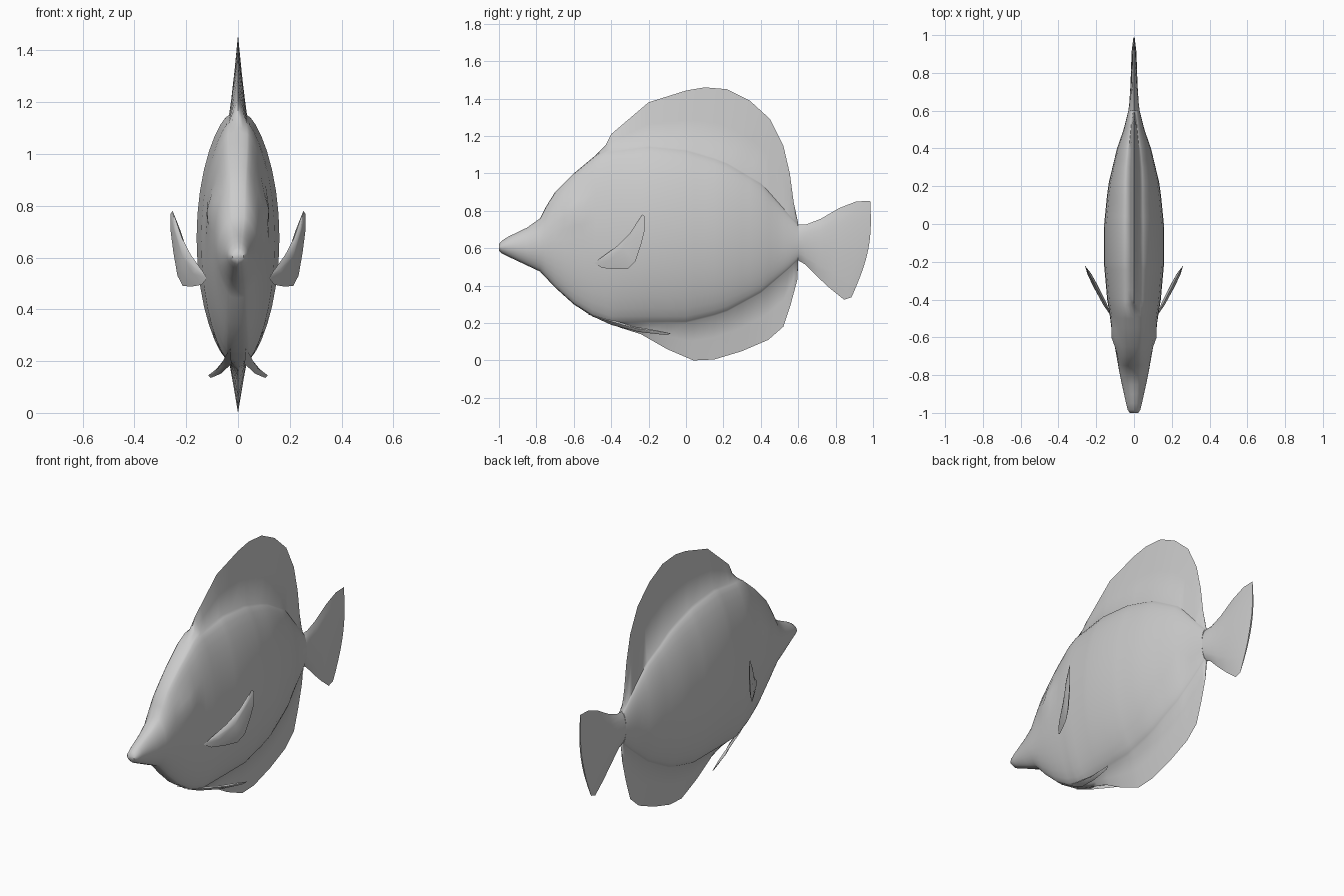
import bpy, bmesh, math
from mathutils import Vector

if "Cube" in bpy.data.objects:
    bpy.data.objects.remove(bpy.data.objects["Cube"])


def interp(table, y):
    for (a, p), (b, q) in zip(table, table[1:]):
        if y <= b:
            return p + (q - p) * max(0, (y - a) / (b - a))
    return table[-1][1]


def finish(bm, name, angle=50):
    bmesh.ops.remove_doubles(bm, verts=bm.verts, dist=0.0004)
    bmesh.ops.recalc_face_normals(bm, faces=bm.faces)
    me = bpy.data.meshes.new(name)
    bm.to_mesh(me)
    bm.free()
    ob = bpy.data.objects.new(name, me)
    bpy.context.collection.objects.link(ob)
    bpy.ops.object.select_all(action='DESELECT')
    bpy.context.view_layer.objects.active = ob
    ob.select_set(True)
    bpy.ops.object.shade_smooth_by_angle(angle=math.radians(angle))
    return ob


def loft(name, halves):
    """Skin half sections (bottom to top, x >= 0), mirrored into closed rings."""
    bm = bmesh.new()
    rings = []
    for h in halves:
        pts = h + [(-x, y, z) for x, y, z in reversed(h[1:-1])]
        rings.append([bm.verts.new(p) for p in pts])
    n = len(rings[0])
    for a, b in zip(rings, rings[1:]):
        for i in range(n):
            j = (i + 1) % n
            bm.faces.new((a[i], a[j], b[j], b[i]))
    bm.faces.new(rings[0])
    bm.faces.new(rings[-1])
    return finish(bm, name)


# Side outline of body with dorsal and anal fins
top = [(-1, .622), (-.985, .64), (-.95, .662), (-.85, .71), (-.78, .76), (-.75, .82), (-.70, .90),
       (-.6, 1.0), (-.48, 1.10), (-.43, 1.15), (-.40, 1.21), (-.2, 1.38), (0, 1.443), (.1, 1.46),
       (.22, 1.45), (.34, 1.39), (.45, 1.29), (.52, 1.15), (.555, 1.0), (.575, .85), (.60, .73)]
bottom = [(-1, .588), (-.985, .572), (-.95, .555), (-.78, .475), (-.7, .39), (-.6, .30), (-.5, .235),
          (-.35, .175), (-.24, .14), (-.1, .06), (.04, 0), (.15, .005), (.3, .05), (.44, .11),
          (.52, .18), (.56, .30), (.595, .43), (.60, .53)]
# Fleshy core inside the fins, and half width
core_top = [(-1, 1.1), (-.43, 1.12), (-.2, 1.15), (0, 1.13), (.2, 1.07), (.4, .95), (.55, .78), (.6, .725)]
core_bot = [(-1, .2), (-.24, .2), (0, .2), (.2, .25), (.4, .36), (.55, .49), (.6, .54)]
width = [(-1, .022), (-.985, .033), (-.95, .042), (-.8, .075), (-.6, .11), (-.4, .142), (-.2, .16),
         (0, .158), (.2, .138), (.4, .09), (.5, .055), (.6, .03)]

stations = sorted({p[0] for p in top + bottom} | {-.9, -.65, -.55, -.3, .4, .49})
halves = []
for y in stations:
    zt, zb, w = interp(top, y), interp(bottom, y), interp(width, y)
    ct = min(interp(core_top, y), zt - .005)
    cb = max(interp(core_bot, y), zb + .005)
    f = min(.035, .3 * w)
    half = [(0, y, zb), (f * .5, y, (zb + cb) / 2)]
    for i in range(17):
        t = -math.cos(math.pi * i / 16)
        z = (ct + cb) / 2 + t * (ct - cb) / 2
        x = f + (w - f) * max(0, 1 - t * t) ** .7
        x += .018 * math.exp(-((y + .6) / .06) ** 2 - ((z - .79) / .07) ** 2)  # eye bulge
        half.append((x, y, z))
    half += [(f * .5, y, (zt + ct) / 2), (0, y, zt)]
    halves.append(half)
loft("fish_body", halves)

# Tail fin: top point, bottom point, half thickness, rear bulge
rows = [((.54, .70), (.54, .56), .034, 0), ((.60, .727), (.60, .535), .03, 0),
        ((.645, .728), (.635, .515), .025, 0), ((.72, .757), (.70, .45), .02, .005),
        ((.82, .815), (.77, .385), .016, .015), ((.91, .85), (.845, .325), .013, .03),
        ((.985, .853), (.885, .338), .004, .04)]
halves = []
for (yt, zt), (yb, zb), w, bulge in rows:
    half = []
    for i in range(11):
        t = i / 10
        s = math.sin(math.pi * t)
        half.append((w * s ** .6 if 0 < i < 10 else 0, yb + (yt - yb) * t + bulge * s, zb + (zt - zb) * t))
    halves.append(half)
loft("tail_fin", halves)


def paired_fin(name, outline, thick):
    """Thin lens-shaped fin on both sides."""
    for side, tag in ((1, "right"), (-1, "left")):
        bm = bmesh.new()
        pts = [Vector((x * side, y, z)) for x, y, z in outline]
        mid = sum(pts, Vector()) / len(pts)
        edge = [bm.verts.new(p) for p in pts]
        nrm = Vector()
        for p, q in zip(pts, pts[1:] + pts[:1]):
            nrm += (p - mid).cross(q - mid)
        nrm.normalize()
        for d in (thick, -thick):
            ring = [bm.verts.new(mid + (p - mid) * .6 + nrm * d * .8) for p in pts]
            c = bm.verts.new(mid + nrm * d)
            for i in range(len(pts)):
                j = (i + 1) % len(pts)
                bm.faces.new((edge[i], edge[j], ring[j], ring[i]))
                bm.faces.new((ring[i], ring[j], c))
        finish(bm, name + "_" + tag)


# Pectoral fins splay outward toward the back
side = [(-.49, .52), (-.45, .495), (-.38, .488), (-.31, .49), (-.27, .53), (-.24, .62), (-.22, .70),
        (-.22, .77), (-.235, .78), (-.3, .68), (-.37, .61), (-.46, .545)]
paired_fin("pectoral_fin", [(.13 + .52 * (y + .47), y, z) for y, z in side], .012)

# Pelvic fins trail below the belly
paired_fin("pelvic_fin", [(.03, -.53, .25), (.05, -.38, .21), (.085, -.24, .168), (.115, -.08, .145),
                          (.105, -.10, .135), (.065, -.25, .152), (.025, -.4, .19)], .006)
